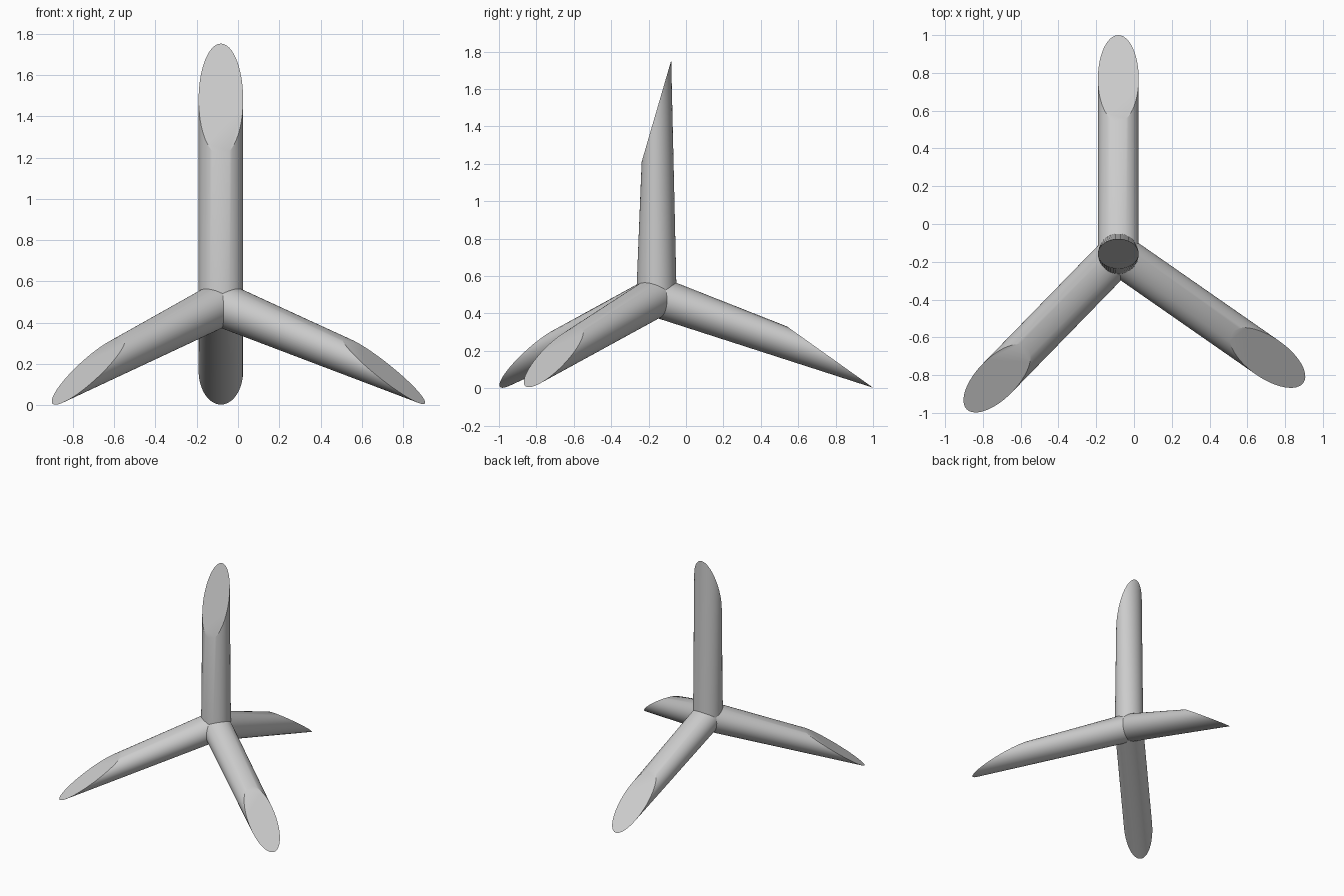
import bpy, bmesh, math
from mathutils import Vector

if "Cube" in bpy.data.objects:
    bpy.data.objects.remove(bpy.data.objects["Cube"])

HUB = Vector((-0.083, -0.158, 0.49))
R, ALONG, ACROSS, N = 0.108, 0.271, 0.079, 48


def spike(name, end, tip_side):
    """Round bar from the hub, lofted to a slanted oval cut; the point lies on tip_side."""
    end = Vector(end)
    axis = (end - HUB).normalized()
    tip_side = Vector(tip_side)
    v = (tip_side - axis * tip_side.dot(axis)).normalized()
    u = v.cross(axis)
    bm = bmesh.new()
    base, cut = [], []
    for i in range(N):
        a = 2 * math.pi * i / N
        c, s = math.cos(a), math.sin(a)
        base.append(bm.verts.new(HUB + u * R * c + v * R * s))
        cut.append(bm.verts.new(end + u * R * c + (v * ACROSS + axis * ALONG) * s))
    for i in range(N):
        j = (i + 1) % N
        bm.faces.new((base[i], base[j], cut[j], cut[i]))
    bm.faces.new(base)
    bm.faces.new(cut)
    bmesh.ops.recalc_face_normals(bm, faces=bm.faces)
    me = bpy.data.meshes.new(name)
    bm.to_mesh(me)
    bm.free()
    ob = bpy.data.objects.new(name, me)
    bpy.context.collection.objects.link(ob)
    bpy.context.view_layer.objects.active = ob
    ob.select_set(True)
    bpy.ops.object.shade_smooth_by_angle(angle=math.radians(25))
    ob.select_set(False)


# upright spike and three legs with their points on the ground
spike("upright_spike", (-0.083, -0.158, 1.482), (0, 1, 0))
spike("back_leg", (-0.083, 0.77, 0.167), (0, 0, -1))
spike("front_left_leg", (-0.725, -0.817, 0.167), (0, 0, -1))
spike("front_right_leg", (0.707, -0.708, 0.167), (0, 0, -1))
